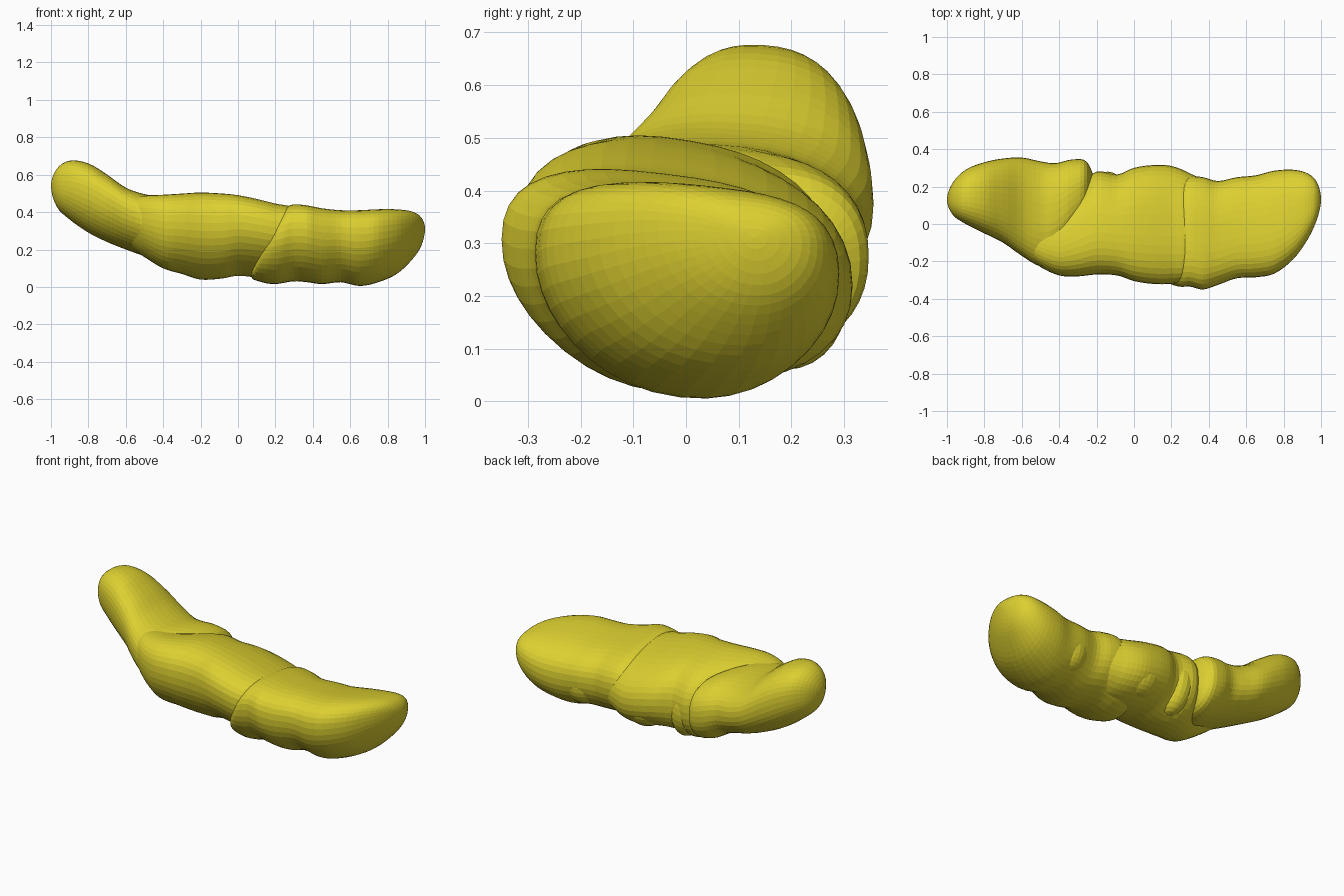
import bpy
import bmesh
import math
from mathutils import Vector

default_cube = bpy.data.objects.get("Cube")
if default_cube:
    bpy.data.objects.remove(default_cube, do_unlink=True)

# One flat colour for the whole model
yellow = bpy.data.materials.new("mustard yellow")
yellow.use_nodes = True
colour = (0.72, 0.63, 0.03, 1)
yellow.diffuse_color = colour
shader = next(n for n in yellow.node_tree.nodes if n.type == 'BSDF_PRINCIPLED')
shader.inputs["Base Color"].default_value = colour
shader.inputs["Roughness"].default_value = 0.6

SIDES = 40
STEPS = 4


def spline(before, start, end, after, t):
    """Catmull-Rom interpolation of whole stations."""
    return [0.5 * (2 * b + (c - a) * t + (2 * a - 5 * b + 4 * c - d) * t * t
                   + (3 * b - a - 3 * c + d) * t ** 3)
            for a, b, c, d in zip(before, start, end, after)]


def mirrored(station):
    """Phantom station past a pole, so that the end closes as a dome."""
    x, front, back, low, high = station
    return (x, back, front, high, low)


def finish(name, bm):
    bmesh.ops.recalc_face_normals(bm, faces=bm.faces)
    mesh = bpy.data.meshes.new(name)
    bm.to_mesh(mesh)
    bm.free()
    mesh.materials.append(yellow)
    obj = bpy.data.objects.new(name, mesh)
    bpy.context.collection.objects.link(obj)
    return obj


def loft(name, stations, tilt=0.0, lift=0.0, lean=0.0, lean_until=0.0):
    """Skin of egg-shaped sections: x, front, back, low, high. First and last are poles."""
    path = [mirrored(stations[1])] + stations + [mirrored(stations[-2])]
    sections = []
    for i in range(1, len(path) - 2):
        for step in range(STEPS):
            sections.append(spline(*path[i - 1:i + 3], step / STEPS))
    sections.append(stations[-1])

    bm = bmesh.new()
    rings = []
    for x, front, back, low, high in sections:
        mid_y, mid_z = (front + back) / 2, (low + high) / 2
        wide, tall = (back - front) / 2, (high - low) / 2
        shear = tilt * wide
        tall = math.sqrt(max(tall * tall - shear * shear, 0))
        ring = []
        for k in range(SIDES):
            angle = math.tau * k / SIDES
            c, s = math.cos(angle), math.sin(angle)
            c = math.copysign(abs(c) ** 0.9, c)
            s = math.copysign(abs(s) ** 0.9, s)
            z = mid_z + tall * (s + lift * c * c) - shear * c
            slant = lean * max(0, lean_until - x) * (z - mid_z)
            ring.append(bm.verts.new((x + slant, mid_y + wide * c, z)))
        rings.append(ring)
    for ring, following in zip(rings, rings[1:]):
        for k in range(SIDES):
            n = (k + 1) % SIDES
            bm.faces.new((ring[k], ring[n], following[n], following[k]))
    bmesh.ops.remove_doubles(bm, verts=bm.verts, dist=0.0005)
    return finish(name, bm)


def lump(name, centre, size, turn=0.0):
    """Soft bulge half sunk into the body."""
    bm = bmesh.new()
    bmesh.ops.create_uvsphere(bm, u_segments=24, v_segments=14, radius=1)
    obj = finish(name, bm)
    obj.location = Vector(centre)
    obj.scale = size
    obj.rotation_euler.y = turn
    return obj


# Raised end, whose rear side folds down into a lobe
loft("raised_end", [
    (-1.0, .13, .13, .54, .54),
    (-.97, .05, .22, .43, .63),
    (-.9, 0, .29, .36, .675),
    (-.8, -.05, .33, .29, .66),
    (-.7, -.1, .35, .24, .60),
    (-.6, -.17, .355, .20, .53),
    (-.5, -.225, .335, .165, .495),
    (-.42, -.19, .325, .14, .485),
    (-.33, -.08, .345, .10, .465),
    (-.25, .05, .33, .12, .41),
    (-.21, .2, .2, .25, .25)], tilt=0.06, lift=0.08)

# Middle of the body
loft("middle_body", [
    (-.68, .02, .02, .37, .37),
    (-.64, -.09, .11, .27, .45),
    (-.57, -.17, .12, .21, .47),
    (-.5, -.23, .1, .16, .485),
    (-.4, -.275, .11, .10, .49),
    (-.3, -.28, .2, .07, .495),
    (-.2, -.27, .28, .04, .50),
    (-.09, -.275, .265, .045, .495),
    (0, -.305, .30, .06, .485),
    (.1, -.32, .315, .05, .465),
    (.2, -.32, .31, .04, .44),
    (.3, -.3, .27, .05, .42),
    (.4, -.2, .2, .1, .36),
    (.45, 0, 0, .22, .22)], tilt=0.17, lift=0.12)

# Rounded low end, overlapping the middle with a slanted fold
loft("low_end", [
    (.11, -.06, -.06, .18, .18),
    (.13, -.25, .12, .06, .34),
    (.17, -.315, .2, .03, .39),
    (.23, -.335, .24, .015, .425),
    (.3, -.335, .255, .03, .435),
    (.37, -.35, .25, .025, .43),
    (.45, -.325, .23, .015, .415),
    (.55, -.29, .25, .025, .405),
    (.65, -.285, .26, .005, .405),
    (.75, -.265, .285, .025, .41),
    (.85, -.19, .29, .07, .41),
    (.93, -.08, .27, .145, .40),
    (.98, .03, .22, .22, .37),
    (1.0, .13, .13, .31, .31)], tilt=0.12, lift=0.22, lean=2.5, lean_until=.3)

# Small bulges along the rear
lump("rear_bulge", (.13, .19, .19), (.14, .115, .13))
lump("rear_flap", (-.14, .15, .22), (.1, .13, .17), turn=-0.15)
lump("rear_knob", (.58, .15, .18), (.11, .1, .12))
